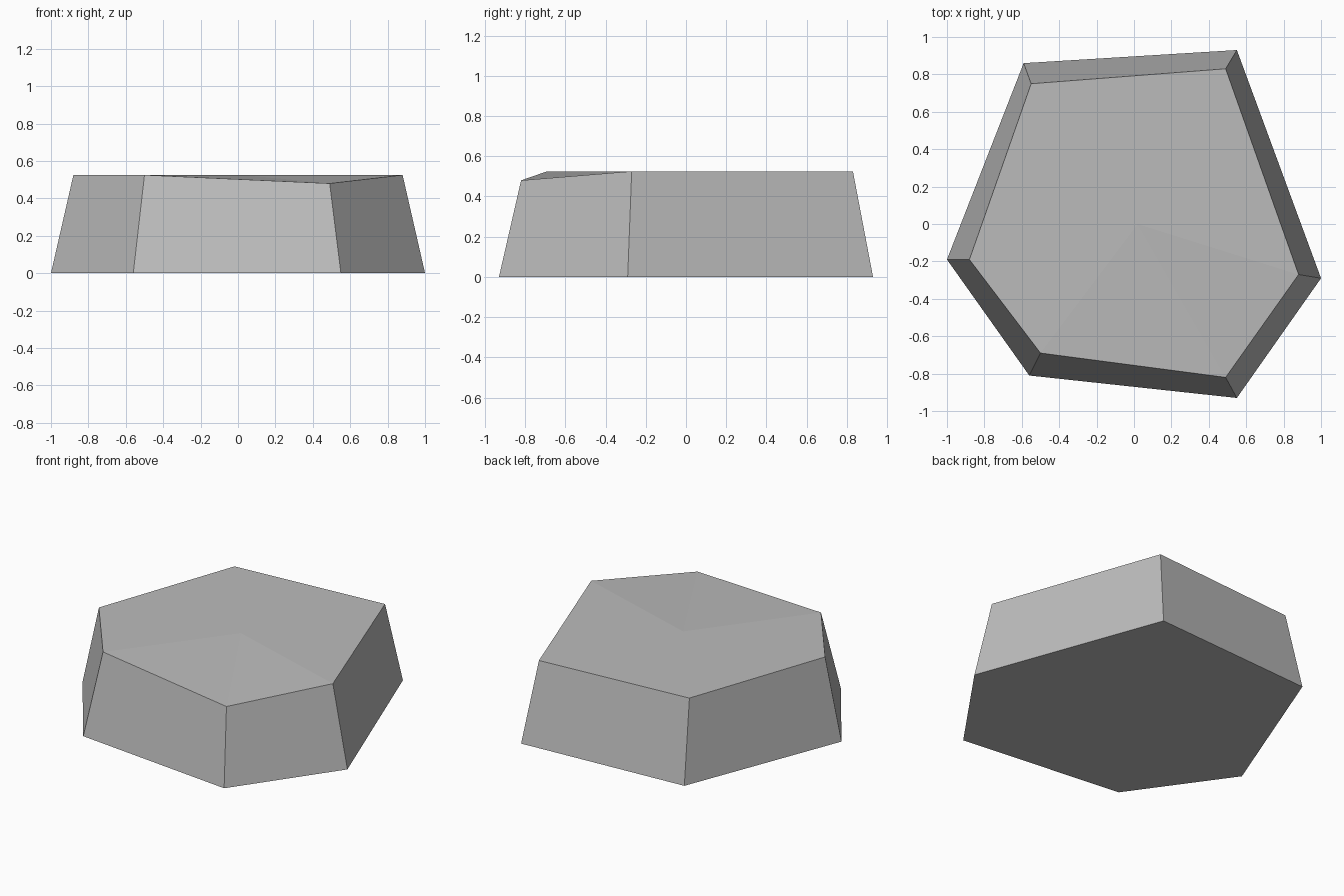
import bpy
import bmesh

cube = bpy.data.objects.get("Cube")
if cube:
    bpy.data.objects.remove(cube, do_unlink=True)

# Stone colour
stone = bpy.data.materials.new("stone grey")
stone.use_nodes = True
colour = (0.5, 0.5, 0.5, 1)
stone.diffuse_color = colour
stone.node_tree.nodes["Principled BSDF"].inputs["Base Color"].default_value = colour

# Irregular hexagon outlines, counter-clockwise
HEIGHT = 0.525
base = [(1, -0.29), (0.55, 0.93), (-0.59, 0.86), (-1, -0.19), (-0.56, -0.81), (0.55, -0.93)]
rim = [(0.88, -0.27), (0.49, 0.83), (-0.55, 0.75), (-0.88, -0.19), (-0.5, -0.69), (0.49, -0.82)]

bm = bmesh.new()
low = [bm.verts.new((x, y, 0)) for x, y in base]
high = [bm.verts.new((x, y, HEIGHT)) for x, y in rim]
high[-1].co.z = 0.48  # worn front corner

# Underside, sloping sides and fanned top
centre = bm.verts.new((0.02, 0, HEIGHT))
bm.faces.new(reversed(low))
for i in range(len(low)):
    j = (i + 1) % len(low)
    bm.faces.new((low[i], low[j], high[j], high[i]))
    bm.faces.new((high[i], high[j], centre))

mesh = bpy.data.meshes.new("stone_slab")
bm.to_mesh(mesh)
bm.free()
mesh.materials.append(stone)
slab = bpy.data.objects.new("stone_slab", mesh)
bpy.context.collection.objects.link(slab)
